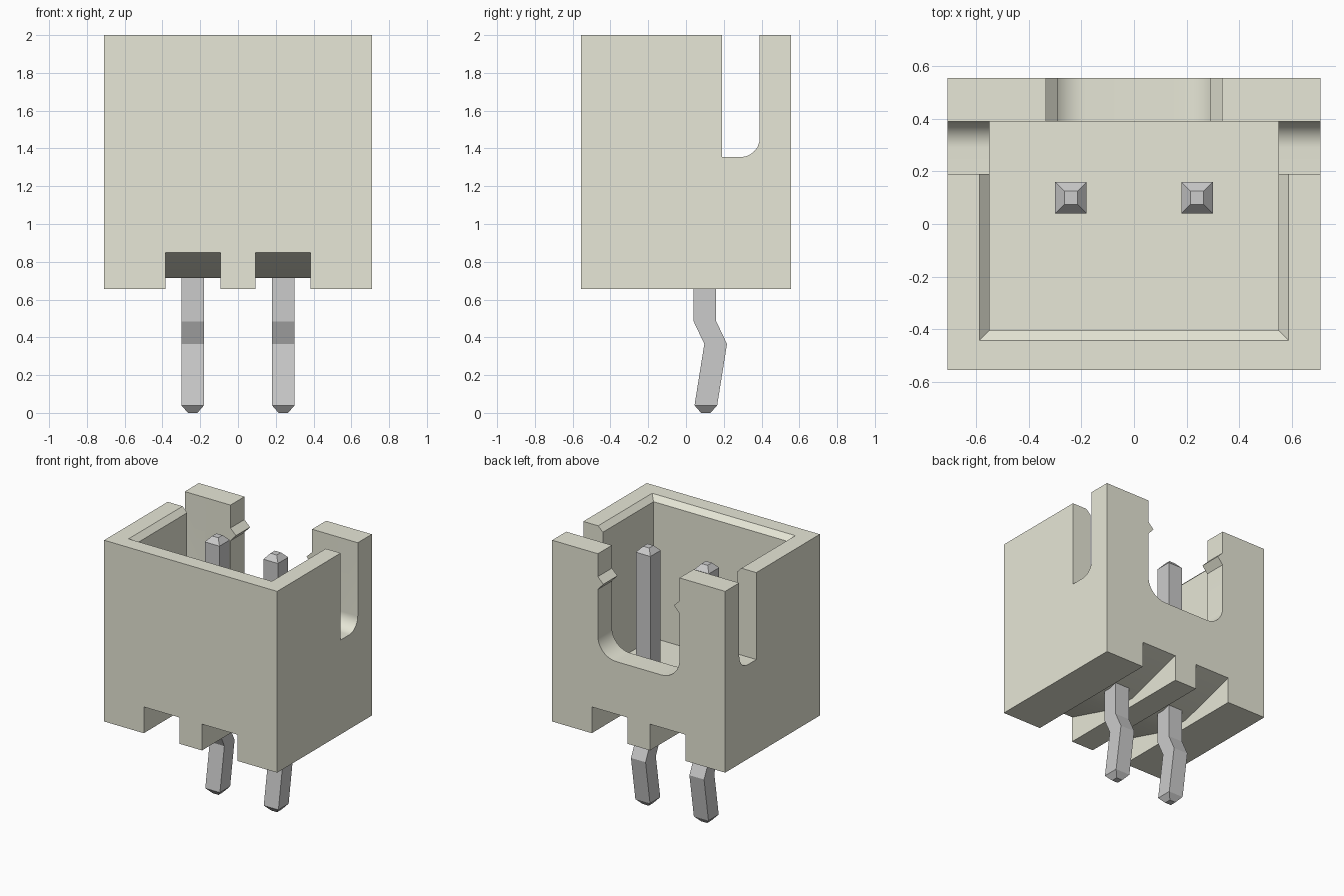
import bpy, bmesh, math

if "Cube" in bpy.data.objects:
    bpy.data.objects.remove(bpy.data.objects["Cube"])


def make_object(name, rings):
    """Closed solid lofted through rings holding equal numbers of points."""
    bm = bmesh.new()
    loops = [[bm.verts.new(p) for p in ring] for ring in rings]
    n = len(loops[0])
    for a, b in zip(loops, loops[1:]):
        for i in range(n):
            j = (i + 1) % n
            bm.faces.new((a[i], a[j], b[j], b[i]))
    bm.faces.new(loops[0][::-1])
    bm.faces.new(loops[-1])
    bmesh.ops.recalc_face_normals(bm, faces=bm.faces)
    mesh = bpy.data.meshes.new(name)
    bm.to_mesh(mesh)
    bm.free()
    obj = bpy.data.objects.new(name, mesh)
    bpy.context.collection.objects.link(obj)
    return obj


def rect(x0, x1, y0, y1, z):
    return [(x0, y0, z), (x1, y0, z), (x1, y1, z), (x0, y1, z)]


def box(name, x0, x1, y0, y1, z0, z1):
    return make_object(name, [rect(x0, x1, y0, y1, z0), rect(x0, x1, y0, y1, z1)])


def prism_x(name, profile, x0, x1):
    return make_object(name, [[(x, y, z) for y, z in profile] for x in (x0, x1)])


def prism_y(name, profile, y0, y1):
    return make_object(name, [[(x, y, z) for x, z in profile] for y in (y0, y1)])


def arc(cx, cz, r, start, end, steps=12):
    return [(cx + r * math.cos(math.radians(start + (end - start) * i / steps)),
             cz + r * math.sin(math.radians(start + (end - start) * i / steps)))
            for i in range(steps + 1)]


def cut(target, cutter):
    mod = target.modifiers.new("cut", 'BOOLEAN')
    mod.operation = 'DIFFERENCE'
    mod.solver = 'EXACT'
    mod.object = cutter
    bpy.context.view_layer.objects.active = target
    bpy.ops.object.modifier_apply(modifier=mod.name)
    bpy.data.objects.remove(cutter, do_unlink=True)


# Housing block with its cavity and the bevelled rim
housing = box("housing", -0.71, 0.71, -0.555, 0.555, 0.655, 2.0)
cut(housing, box("cavity", -0.55, 0.55, -0.405, 0.39, 0.95, 2.2))
cut(housing, make_object("rim_bevel", [
    rect(-0.53, 0.53, -0.385, 0.3, 1.942),
    rect(-0.608, 0.608, -0.463, 0.3, 2.02)]))

# Side slots, rounded in the rear lower corner
slot = [(0.19, 2.2), (0.19, 1.355)] + arc(0.29, 1.455, 0.1, -90, 0) + [(0.39, 2.2)]
for s in (-1, 1):
    cut(housing, prism_x("side_slot", slot, s * 0.54, s * 0.8))

# Rear opening with rounded lower corners and a latch nub on each side
half = arc(0.185, 1.39, 0.15, -90, 0) + [
    (0.335, 1.735), (0.29, 1.785), (0.335, 1.83), (0.335, 2.2)]
opening = half + [(-x, z) for x, z in reversed(half)]
cut(housing, prism_y("rear_opening", opening, 0.38, 0.7))

# Underside grooves, deeper toward the front and rear
groove = [(-0.6, 0.5), (0.6, 0.5), (0.6, 0.863), (0.555, 0.85),
          (0.1, 0.715), (-0.1, 0.715), (-0.555, 0.85), (-0.6, 0.863)]
for s in (-1, 1):
    cut(housing, prism_x("groove", groove, s * 0.093, s * 0.385))

material = bpy.data.materials.new("beige_plastic")
material.diffuse_color = (0.8, 0.8, 0.68, 1)
material.use_nodes = True
material.node_tree.nodes["Principled BSDF"].inputs["Base Color"].default_value = material.diffuse_color
housing.data.materials.clear()
housing.data.materials.append(material)
for poly in housing.data.polygons:
    poly.material_index = 0
bpy.ops.object.select_all(action='DESELECT')
housing.select_set(True)
bpy.context.view_layer.objects.active = housing
bpy.ops.object.shade_smooth_by_angle(angle=math.radians(25))

# Kinked square pins with tapered ends: (centre y, z, half width)
stations = [(0.105, 0, 0.025), (0.105, 0.04, 0.06), (0.157, 0.365, 0.06),
            (0.1, 0.485, 0.06), (0.1, 1.87, 0.06), (0.1, 1.91, 0.025)]
for side, x in (("left", -0.24), ("right", 0.24)):
    make_object(side + "_pin", [rect(x - h, x + h, y - h, y + h, z)
                                for y, z, h in stations])
